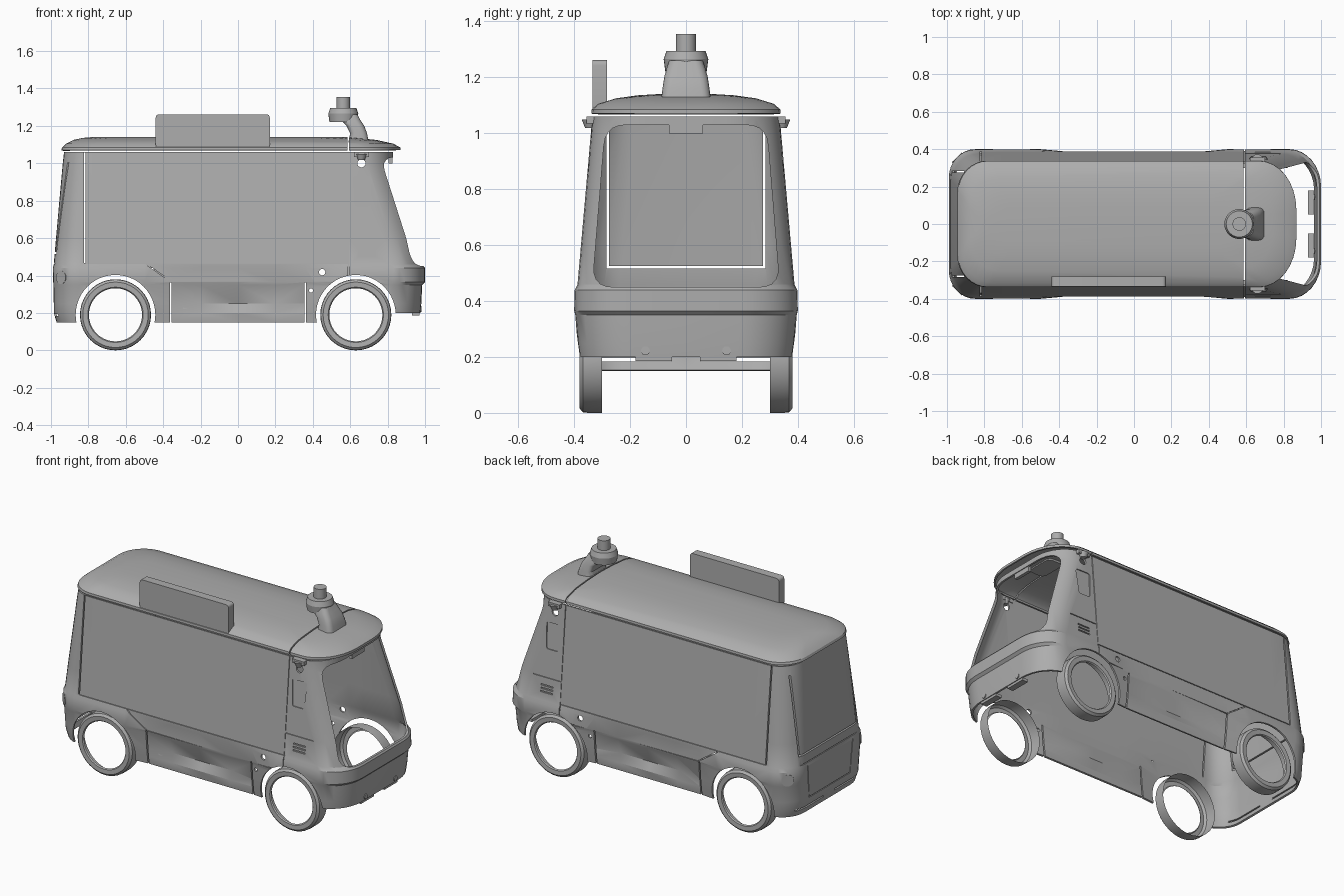
import bpy, bmesh, math
from mathutils import Vector, Matrix

if "Cube" in bpy.data.objects:
    bpy.data.objects.remove(bpy.data.objects["Cube"])

grey = bpy.data.materials.new("plain grey")
grey.use_nodes = True
COLOUR = (0.42, 0.42, 0.42, 1)
grey.diffuse_color = COLOUR
grey.node_tree.nodes["Principled BSDF"].inputs["Base Color"].default_value = COLOUR

# Body levels: height, rear x, front x, half width
LEVELS = [(0.15, -0.97, 0.965, 0.375), (0.2, -0.985, 0.975, 0.382), (0.25, -0.985, 0.98, 0.388),
          (0.35, -0.987, 0.985, 0.396), (0.365, -0.988, 1.0, 0.4), (0.44, -0.99, 1.0, 0.398),
          (0.46, -0.985, 0.985, 0.388), (0.6, -0.973, 0.955, 0.3756), (1.0, -0.937, 0.83, 0.3403),
          (1.06, -0.93, 0.83, 0.335)]
REAR, NOSE = (0.14, 0.15), (0.17, 0.2)


def lerp(v, table):
    """Piecewise linear lookup; the first column is the key."""
    if v <= table[0][0]:
        return table[0][1:]
    for a, b in zip(table, table[1:]):
        if v <= b[0]:
            t = (v - a[0]) / (b[0] - a[0])
            return [p + (q - p) * t for p, q in zip(a[1:], b[1:])]
    return table[-1][1:]


def side(x, z):
    """Half width of the body: waisted between the wheels, scooped at the sill."""
    r, f, w = lerp(z, LEVELS)
    waist = lerp(abs(x), [(0.36, 1), (0.5, 0)])[0] * lerp(z, [(0.44, 1), (0.46, 0)])[0]
    scoop = lerp(abs(x), [(0.2, 1), (0.36, 0)])[0] * lerp(z, [(0.2, 0), (0.25, 1), (0.35, 0)])[0]
    for over, (rx, ry) in ((r + REAR[0] - x, REAR), (x - f + NOSE[0], NOSE)):
        if over > 0:
            w -= ry * (1 - math.sqrt(max(0, 1 - (over / rx) ** 2)))
    return w - 0.013 * waist - 0.03 * scoop


def ring(z, r, f, w, rear, nose, xs=(), width=None, n=8):
    """Rounded plan outline, mirrored over the centre line."""
    arc = [math.pi / 2 * i / n for i in range(n + 1)]
    half = [(r, 0)]
    half += [(r + rear[0] * (1 - math.cos(a)), w - rear[1] * (1 - math.sin(a))) for a in arc]
    half += [(x, width(x, z)) for x in xs]
    half += [(f - nose[0] * (1 - math.sin(a)), w - nose[1] * (1 - math.cos(a))) for a in arc]
    half.append((f, 0))
    return [Vector((x, y, z)) for x, y in half + [(x, -y) for x, y in half[-2:0:-1]]]


def finish(bm, name, smooth=True):
    bmesh.ops.recalc_face_normals(bm, faces=bm.faces)
    me = bpy.data.meshes.new(name)
    bm.to_mesh(me)
    bm.free()
    ob = bpy.data.objects.new(name, me)
    bpy.context.collection.objects.link(ob)
    me.materials.append(grey)
    if smooth:
        shade(ob)
    return ob


def activate(ob):
    bpy.ops.object.select_all(action='DESELECT')
    ob.select_set(True)
    bpy.context.view_layer.objects.active = ob


def shade(ob):
    activate(ob)
    bpy.ops.object.shade_smooth_by_angle(angle=math.radians(28))


def loft(bm, rings, caps=(False, False)):
    vs = [[bm.verts.new(p) for p in r] for r in rings]
    n = len(vs[0])
    for a, b in zip(vs, vs[1:]):
        for i in range(n):
            bm.faces.new((a[i], a[(i + 1) % n], b[(i + 1) % n], b[i]))
    for cap, r in zip(caps, (vs[0], vs[-1])):
        if cap:
            bm.faces.new(r)


def prism(bm, near, far):
    part = bmesh.new()
    loft(part, [near, far], (True, True))
    bmesh.ops.recalc_face_normals(part, faces=part.faces)
    tmp = bpy.data.meshes.new("tmp")
    part.to_mesh(tmp)
    part.free()
    bm.from_mesh(tmp)
    bpy.data.meshes.remove(tmp)


def cut_sides(bm, poly, depth):
    """Cutter on both flanks, following the wall to the given depth."""
    for s in (1, -1):
        prism(bm, [Vector((x, s * (side(x, z) - depth), z)) for x, z in poly],
              [Vector((x, s * 0.6, z)) for x, z in poly])


def cut_ends(bm, poly, x0, x1):
    prism(bm, [Vector((x0, y, z)) for y, z in poly], [Vector((x1, y, z)) for y, z in poly])


def line(a, b, width):
    a, b = Vector(a), Vector(b)
    d = (b - a).normalized() * width / 2
    n = Vector((-d.y, d.x))
    return [a - d + n, a - d - n, b + d - n, b + d + n]


def circle(cx, cz, r, n=32):
    return [(cx + r * math.cos(math.tau * i / n), cz + r * math.sin(math.tau * i / n)) for i in range(n)]


def rounded(corners, r, n=5):
    """Round the corners of a convex polygon."""
    out = []
    for i, c in enumerate(corners):
        c = Vector(c)
        p = c + (Vector(corners[i - 1]) - c).normalized() * r
        q = c + (Vector(corners[(i + 1) % len(corners)]) - c).normalized() * r
        out += [p.lerp(c, t / n).lerp(c.lerp(q, t / n), t / n) for t in range(n + 1)]
    return out


def carve(ob, bm, thickness):
    """Give a skin thickness, cut it and shade it."""
    cutter = finish(bm, ob.name + "_cutter", False)
    cutter.hide_render = True
    activate(ob)
    m = ob.modifiers.new("skin", 'SOLIDIFY')
    m.thickness, m.offset = thickness, -1
    bpy.ops.object.modifier_apply(modifier="skin")
    m = ob.modifiers.new("cut", 'BOOLEAN')
    m.operation, m.solver, m.object, m.use_self = 'DIFFERENCE', 'EXACT', cutter, True
    bpy.ops.object.modifier_apply(modifier="cut")
    bpy.data.objects.remove(cutter)
    shade(ob)


WHEELS = (-0.655, 0.63)

# Body shell
bm = bmesh.new()
xs = [-0.7, -0.5, -0.36, -0.2, 0, 0.2, 0.36, 0.5, 0.6]
loft(bm, [ring(*lv, REAR, NOSE, xs, side) for lv in LEVELS])
body = finish(bm, "body_shell", False)

cut = bmesh.new()
for x in WHEELS:
    cut_sides(cut, circle(x, 0.19, 0.213, 48), 0.14)
# Open panel gaps and holes
for a, b in (((-0.82, 0.47), (-0.82, 1.055)), ((-0.36, 0.1), (-0.36, 0.36)), ((0.36, 0.1), (0.36, 0.36))):
    cut_sides(cut, line(a, b, 0.008), 0.1)
for c in (circle(0.45, 0.418, 0.017, 16), circle(0.39, 0.32, 0.011, 12), circle(0.66, 1.0, 0.022, 16)):
    cut_sides(cut, c, 0.1)
# Shallow panel seams, handle and vents
seams = [((-0.815, 0.465), (0.59, 0.465)), ((0.59, 0.37), (0.59, 1.055)), ((-0.49, 0.46), (-0.36, 0.37)),
         ((-0.355, 0.367), (0.588, 0.367)), ((0.595, 0.6), (0.78, 0.6))]
for a, b in seams:
    cut_sides(cut, line(a, b, 0.005), 0.006)
for z in (0.51, 0.53, 0.55):
    cut_sides(cut, line((0.65, z), (0.725, z), 0.008), 0.007)
cut_sides(cut, rounded([(0.625, 0.77), (0.705, 0.77), (0.715, 0.93), (0.615, 0.93)], 0.015), 0.006)
# Windscreen opening and raised nose underside
cut_ends(cut, rounded([(-0.335, 0.45), (0.335, 0.45), (0.288, 1.03), (-0.288, 1.03)], 0.075), 0.6, 1.2)
cut_ends(cut, [(-0.6, 0.1), (0.6, 0.1), (0.6, 0.2), (-0.6, 0.2)], 0.63, 1.2)
# Rear door gap, number panel seam and bumper slots
for a, b in (((-0.28, 0.52), (-0.28, 1.0)), ((0.28, 0.52), (0.28, 1.0)), ((-0.28, 0.52), (0.28, 0.52))):
    cut_ends(cut, line(a, b, 0.009), -1.1, -0.85)
for s in (1, -1):
    cut_ends(cut, line((s * 0.06, 0.19), (s * 0.3, 0.19), 0.011), -1.1, -0.85)
    cut_ends(cut, line((s * 0.2, 0.24), (s * 0.22, 0.44), 0.005), -1.1, -0.983)
cut_ends(cut, line((-0.2, 0.24), (0.2, 0.24), 0.005), -1.1, -0.98)
cut_ends(cut, line((-0.32, 0.463), (0.32, 0.463), 0.005), -1.1, -0.979)
carve(body, cut, 0.012)

# Roof
bm = bmesh.new()
rows = [(1.07, -0.945, 0.868, 0.338), (1.085, -0.94, 0.868, 0.337), (1.105, -0.918, 0.83, 0.315),
        (1.125, -0.88, 0.74, 0.25), (1.136, -0.83, 0.63, 0.17), (1.14, -0.78, 0.58, 0.1)]
loft(bm, [ring(*r, (0.16, min(0.17, r[3] * 0.8)), (0.2, min(0.26, r[3] * 0.8))) for r in rows], (False, True))
roof = finish(bm, "roof", False)
cut = bmesh.new()
cut_ends(cut, [(-0.6, 1), (0.6, 1), (0.6, 1.2), (-0.6, 1.2)], 0.586, 0.594)
carve(roof, cut, 0.01)

# Tyres: outer face, shoulder and tread around an open hub
for x in WHEELS:
    for s in (1, -1):
        bm = bmesh.new()
        profile = [(0.142, 0.37), (0.148, 0.378), (0.175, 0.38), (0.188, 0.368), (0.19, 0.35), (0.19, 0.3)]
        loft(bm, [[Vector((x + p, s * y, q)) for p, q in circle(0, 0.19, r, 40)] for r, y in profile])
        end = "front" if x > 0 else "rear"
        finish(bm, end + ("_left_tyre" if s > 0 else "_right_tyre"))


def cylinder(name, loc, r1, r2, depth, axis=(0, 0, 1), n=32):
    bm = bmesh.new()
    turn = Vector((0, 0, 1)).rotation_difference(Vector(axis)).to_matrix().to_4x4()
    bmesh.ops.create_cone(bm, cap_ends=True, segments=n, radius1=r1, radius2=r2, depth=depth,
                          matrix=Matrix.Translation(loc) @ turn)
    return finish(bm, name)


def box(name, x, y, z):
    bm = bmesh.new()
    prism(bm, [Vector((a, b, z[0])) for a, b in ((x[0], y[0]), (x[1], y[0]), (x[1], y[1]), (x[0], y[1]))],
          [Vector((a, b, z[1])) for a, b in ((x[0], y[0]), (x[1], y[0]), (x[1], y[1]), (x[0], y[1]))])
    return finish(bm, name, False)


# Roof sign board on one edge
bm = bmesh.new()
outline = rounded([(-0.44, 1.08), (0.17, 1.08), (0.17, 1.262), (-0.44, 1.262)], 0.02)
prism(bm, [Vector((x, -0.335, z)) for x, z in outline], [Vector((x, -0.282, z)) for x, z in outline])
finish(bm, "sign_board")

# Sensor mast: leaning neck, drum and small turret
bm = bmesh.new()
neck = [(1.11, 0.59, 0.7, 0.09), (1.16, 0.6, 0.69, 0.084), (1.2, 0.58, 0.675, 0.078),
        (1.23, 0.55, 0.655, 0.07), (1.26, 0.54, 0.64, 0.06)]
loft(bm, [ring(*r, (0.03, 0.03), (0.03, 0.03), n=4) for r in neck], (True, True))
finish(bm, "sensor_neck")
cylinder("sensor_drum", (0.563, 0, 1.243), 0.074, 0.08, 0.044)
cylinder("sensor_collar", (0.563, 0, 1.28), 0.08, 0.07, 0.03)
cylinder("sensor_turret", (0.563, 0, 1.322), 0.036, 0.036, 0.066)

# Corner cameras under the roof, front sensors, tabs and rear lamps
for s, tag in ((1, "left"), (-1, "right")):
    box(tag + "_camera_mount", (0.62, 0.7), sorted((s * 0.32, s * 0.355)), (1.035, 1.06))
    cylinder(tag + "_camera", (0.66, s * 0.343, 1.034), 0.018, 0.03, 0.03, n=20)
    cylinder(tag + "_nose_sensor", (0.972, s * 0.145, 0.222), 0.016, 0.016, 0.02, (1, 0, 0), 16)
    box(tag + "_bumper_tab", (0.93, 0.97), sorted((s * 0.05, s * 0.18)), (0.185, 0.202))
    cylinder(tag + "_rear_lamp", (-0.943, s * 0.352, 0.39), 0.036, 0.036, 0.012, (-1, s * 1.05, 0), 24)
box("header_tab", (0.805, 0.825), (-0.06, 0.06), (1.0, 1.04))
